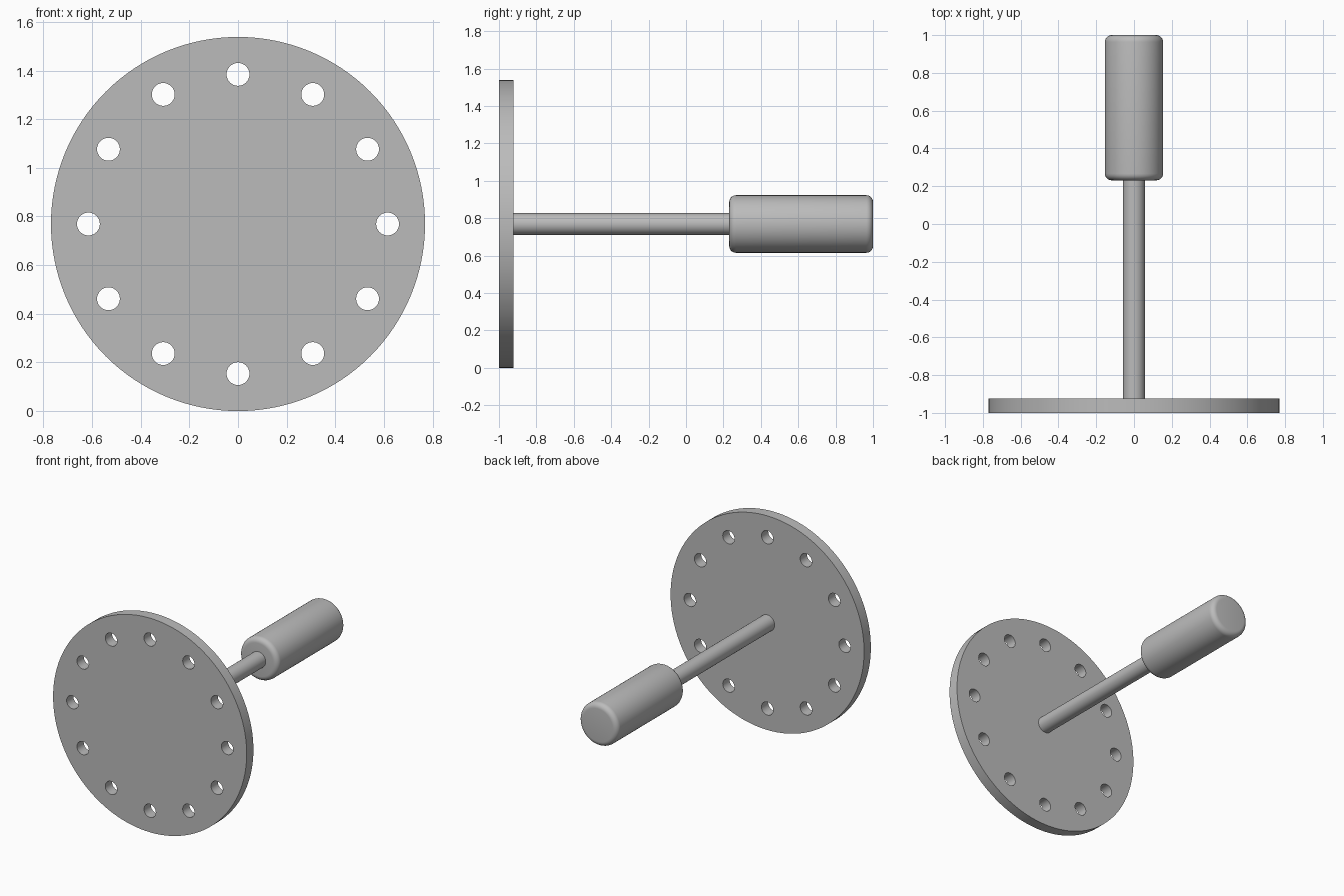
import bpy, bmesh, math
from mathutils import Matrix, Vector

cube = bpy.data.objects.get("Cube")
if cube:
    bpy.data.objects.remove(cube, do_unlink=True)

R = 0.769                 # disc radius, also the height of the axis
PLATE_BACK = -0.923       # rear face of the disc
GRIP_START = 0.231        # front face of the handle

grey = bpy.data.materials.new("satin_grey")
grey.use_nodes = True
grey.diffuse_color = (0.5, 0.5, 0.5, 1)
grey.node_tree.nodes["Principled BSDF"].inputs["Base Color"].default_value = (0.5, 0.5, 0.5, 1)


def add_cylinder(bm, radius, y0, y1, x=0, z=R, segments=64):
    """Capped cylinder running along y."""
    matrix = Matrix.Translation((x, (y0 + y1) / 2, z)) @ Matrix.Rotation(math.pi / 2, 4, "X")
    bmesh.ops.create_cone(bm, cap_ends=True, segments=segments, radius1=radius,
                          radius2=radius, depth=y1 - y0, matrix=matrix)


def make_object(name, bm):
    mesh = bpy.data.meshes.new(name)
    bm.to_mesh(mesh)
    bm.free()
    mesh.materials.append(grey)
    obj = bpy.data.objects.new(name, mesh)
    bpy.context.collection.objects.link(obj)
    return obj


def activate(obj):
    bpy.ops.object.select_all(action="DESELECT")
    obj.select_set(True)
    bpy.context.view_layer.objects.active = obj


def smooth(obj):
    activate(obj)
    bpy.ops.object.shade_smooth_by_angle(angle=math.radians(30))


# Disc with a ring of twelve through holes
bm = bmesh.new()
add_cylinder(bm, R, -1, PLATE_BACK, segments=128)
disc = make_object("disc", bm)

bm = bmesh.new()
for i in range(12):
    a = math.tau * i / 12
    add_cylinder(bm, 0.047, -1.1, -0.8, 0.615 * math.cos(a), R + 0.615 * math.sin(a), 32)
cutter = make_object("hole_cutter", bm)
cutter.hide_render = True

cut = disc.modifiers.new("holes", "BOOLEAN")
cut.operation = "DIFFERENCE"
cut.solver = "EXACT"
cut.object = cutter
activate(disc)
bpy.ops.object.modifier_apply(modifier=cut.name)
bpy.data.objects.remove(cutter, do_unlink=True)
smooth(disc)

# Rod between disc and handle
bm = bmesh.new()
add_cylinder(bm, 0.058, PLATE_BACK, GRIP_START)
smooth(make_object("rod", bm))

# Handle with rounded rims
bm = bmesh.new()
add_cylinder(bm, 0.154, GRIP_START, 1)
rims = [e for e in bm.edges if abs(e.verts[0].co.y - e.verts[1].co.y) < 0.01]
bmesh.ops.bevel(bm, geom=rims, offset=0.036, offset_type="OFFSET", segments=6,
                profile=0.5, affect="EDGES")
smooth(make_object("handle", bm))
